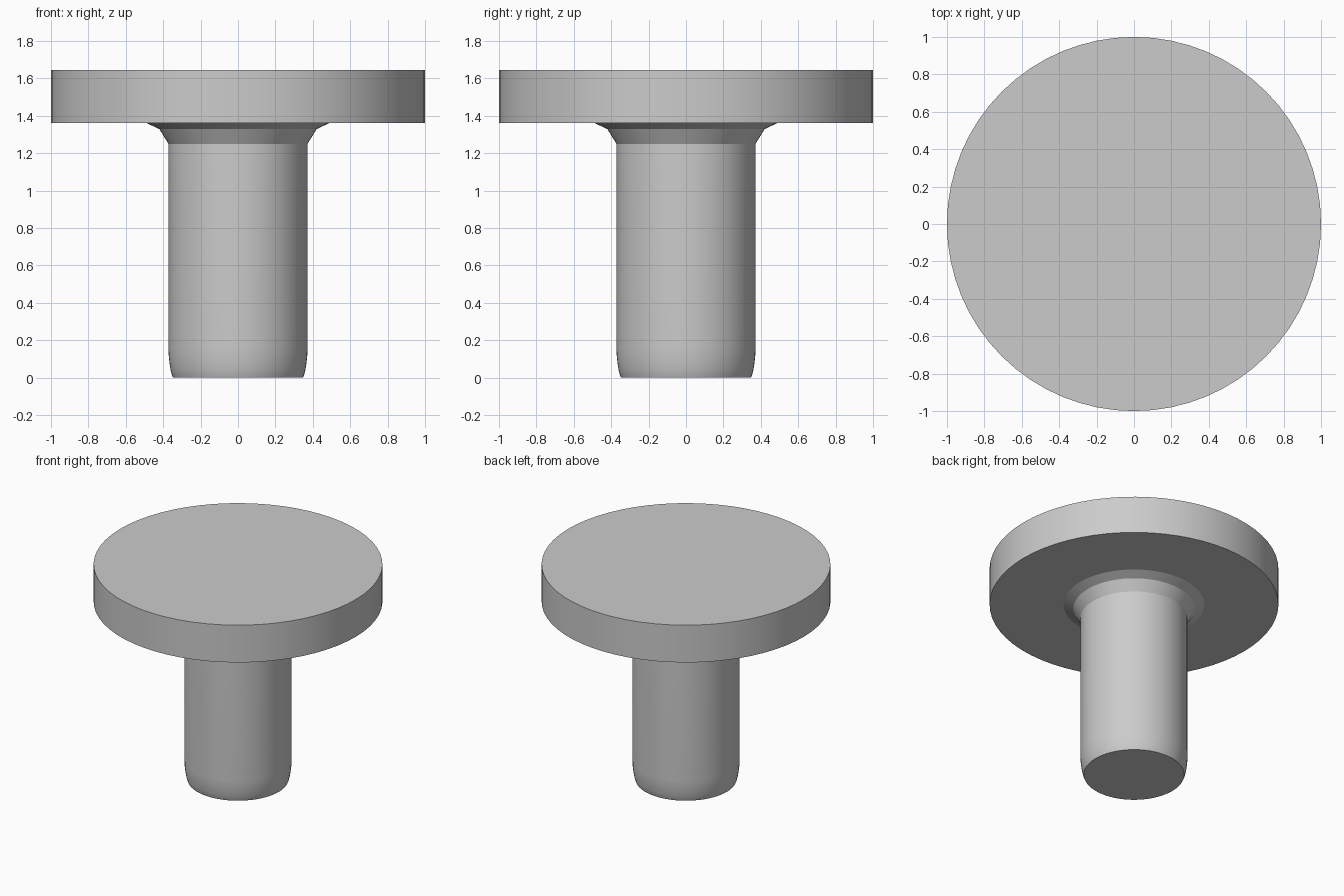
import bpy, bmesh, math

if "Cube" in bpy.data.objects:
    bpy.data.objects.remove(bpy.data.objects["Cube"])

SEGMENTS = 64

grey = bpy.data.materials.new("light grey")
grey.diffuse_color = (0.6, 0.6, 0.6, 1.0)
grey.use_nodes = True
grey.node_tree.nodes["Principled BSDF"].inputs["Base Color"].default_value = grey.diffuse_color


def lathe(name, profile):
    """Revolve a (radius, height) profile about z and close both ends."""
    bm = bmesh.new()
    rings = [[bm.verts.new((r * math.cos(2 * math.pi * i / SEGMENTS),
                            r * math.sin(2 * math.pi * i / SEGMENTS), z))
              for i in range(SEGMENTS)] for r, z in profile]
    for a, b in zip(rings, rings[1:]):
        for i in range(SEGMENTS):
            j = (i + 1) % SEGMENTS
            bm.faces.new((a[i], a[j], b[j], b[i]))
    bm.faces.new(rings[0][::-1])
    bm.faces.new(rings[-1])
    mesh = bpy.data.meshes.new(name)
    bm.to_mesh(mesh)
    bm.free()
    obj = bpy.data.objects.new(name, mesh)
    bpy.context.collection.objects.link(obj)
    mesh.materials.append(grey)
    bpy.ops.object.select_all(action='DESELECT')
    obj.select_set(True)
    bpy.context.view_layer.objects.active = obj
    bpy.ops.object.shade_smooth_by_angle(angle=math.radians(25))
    return obj


# One solid rivet: rounded shank tip, straight shank, faceted fillet, flat disc head
tip = [(0.348, 0.0), (0.354, 0.015), (0.361, 0.045), (0.367, 0.085), (0.371, 0.125)]
shank = [(0.372, 0.16), (0.372, 1.25)]
fillet = [(0.42, 1.328), (0.487, 1.36)]
head = [(1.0, 1.36), (1.0, 1.645)]
lathe("rivet", tip + shank + fillet + head)
